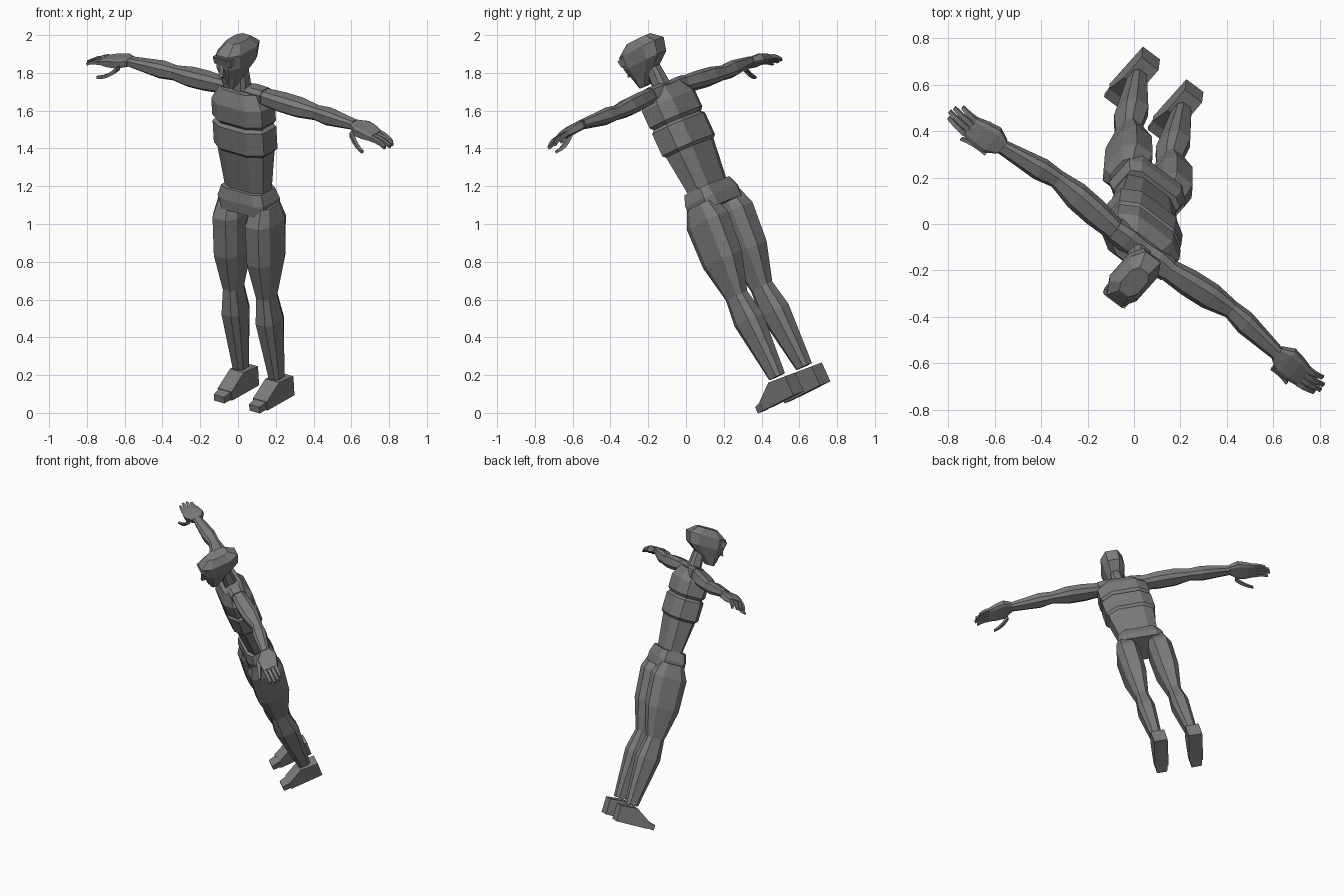
import bpy
import bmesh
from mathutils import Matrix, Vector

default_cube = bpy.data.objects.get("Cube")
if default_cube:
    bpy.data.objects.remove(default_cube, do_unlink=True)

grey = bpy.data.materials.new("mid_grey")
grey.use_nodes = True
colour = (.2, .2, .2, 1)
grey.diffuse_color = colour
grey.node_tree.nodes["Principled BSDF"].inputs["Base Color"].default_value = colour

# Leaning frame of the whole figure: left, back and up axes
up_axis = Vector((-.054, -.413, .909)).normalized()
left_axis = Vector((.78, -.585, -.22))
left_axis = (left_axis - up_axis * left_axis.dot(up_axis)).normalized()
back_axis = up_axis.cross(left_axis)
rotation = Matrix((left_axis, back_axis, up_axis)).transposed().to_4x4()
figure_frame = Matrix.Translation((.119, .611, .102)) @ rotation


def section_outline(corner):
    """Unit rectangle with chamfered corners; a corner of one keeps it square."""
    outline = []
    for across, along in ((1, 1), (-1, 1), (-1, -1), (1, -1)):
        points = [(across, along * corner), (across * corner, along)]
        if across != along:
            points.reverse()
        outline.extend(points[:1] if corner == 1 else points)
    return outline


def limb(name, start, end, sizes, at=None, corner=.55, bow=0, side=1):
    """Straight or vertically bowed block with half sizes along its main axis."""
    start, end = Vector(start), Vector(end)
    direction = end - start
    axis = max(range(3), key=lambda i: abs(direction[i]))
    first, second = [i for i in range(3) if i != axis]
    fractions = at or [i / (len(sizes) - 1) for i in range(len(sizes))]
    bm = bmesh.new()
    loops = []
    for fraction, size in zip(fractions, sizes):
        centre = start.lerp(end, fraction)
        centre.z += bow * fraction * (1 - fraction)
        loop = []
        for across, along in section_outline(corner):
            point = centre.copy()
            point[first] += across * size[0]
            point[second] += along * size[1]
            point.x *= side
            loop.append(bm.verts.new(point))
        loops.append(loop)
    for low, high in zip(loops, loops[1:]):
        for i in range(len(low)):
            bm.faces.new((low[i - 1], low[i], high[i], high[i - 1]))
    bm.faces.new(loops[0])
    bm.faces.new(loops[-1])
    bmesh.ops.recalc_face_normals(bm, faces=bm.faces)
    mesh = bpy.data.meshes.new(name)
    bm.to_mesh(mesh)
    bm.free()
    mesh.materials.append(grey)
    part = bpy.data.objects.new(name, mesh)
    bpy.context.collection.objects.link(part)
    part.matrix_world = figure_frame


def spine(height, back=0):
    return Vector((0, back, height))


def taper(thick, thin, count):
    """Square half sizes shrinking evenly."""
    step = (thick - thin) / (count - 1)
    return [(thick - step * i, thick - step * i) for i in range(count)]


# Torso
waist, ribs, breast, collar = spine(1.2), spine(1.43), spine(1.59), spine(1.78)
rib_size, chest_size, top_size = (.155, .09), (.17, .105), (.125, .07)
limb("waist", waist, ribs, [(.13, .065), rib_size])
limb("abdomen", ribs, breast, [rib_size, chest_size, chest_size, rib_size], at=(0, .1, .9, 1))
limb("chest", breast, collar, [rib_size, chest_size, chest_size, top_size], at=(0, .1, .6, 1))
limb("pelvis", spine(1.09), spine(1.21), [(.15, .1), (.155, .1), (.135, .085)], corner=.7)

# Head
chin, skull_base, crown = spine(1.83, -.1), spine(1.95, -.03), spine(2.07, -.01)
skull_size = (.073, .125)
limb("neck", collar, spine(1.9), taper(.045, .035, 3))
limb("face", chin, skull_base, [(.03, .03), (.05, .075), skull_size])
limb("skull", skull_base, crown, [skull_size, (.075, .135), (.045, .07)], at=(0, .6, 1))
limb("brow", spine(1.97, -.13), spine(2.01, -.13), [(.058, .025), (.06, .033)], corner=.8)
limb("nose", spine(1.91, -.14), spine(1.98, -.13), [(.014, .035), (.01, .02)], corner=1)
limb("mouth", spine(1.86, -.12), spine(1.89, -.12), taper(.022, .025, 2))

# Joints of the left limbs, mirrored for the right
hip, knee, ankle = (.11, 0, 1.13), (.113, -.035, .61), (.122, -.005, .13)
heel, instep, ball, toe_tip = (.12, .08, .055), (.12, -.04, .06), (.12, -.15, .025), (.12, -.2, .018)
shoulder, elbow, wrist = (.15, .01, 1.76), (.48, .03, 1.74), (.76, 0, 1.75)
knuckles = Vector((.92, -.02, 1.73))
knee_size, elbow_size = (.044, .06), (.036, .036)
heel_size, instep_size, ball_size = (.047, .055), (.047, .06), (.047, .025)

for label, side in (("left", 1), ("right", -1)):

    def paired(part, start, end, sizes, **options):
        limb(f"{label}_{part}", start, end, sizes, side=side, **options)

    # Legs and feet
    paired("thigh", hip, knee, [(.06, .08), (.08, .118), (.076, .112), knee_size], at=(0, .18, .6, 1))
    paired("shin", knee, ankle, [knee_size, (.058, .08), (.037, .042)], at=(0, .3, 1))
    paired("heel", heel, instep, [heel_size, instep_size], corner=1)
    paired("instep", instep, ball, [instep_size, ball_size], corner=1)
    paired("toes", ball, toe_tip, [(.04, .022), (.035, .018)], corner=1)

    # Shoulders and arms
    paired("collar", spine(1.77, .015), shoulder, [(.045, .025), (.055, .04), (.05, .045)])
    paired("upper_arm", shoulder, elbow, [(.045, .04), (.055, .046), (.055, .046), elbow_size])
    paired("forearm", elbow, wrist, [elbow_size, (.046, .042), (.03, .024)], at=(0, .3, 1))

    # Hands with four fingers and a hanging curved thumb
    paired("palm", wrist, knuckles, [(.035, .02), (.065, .026), (.06, .024), (.05, .015)], corner=.7)
    for finger, length in zip(("index", "middle", "ring", "little"), (.09, .105, .1, .075)):
        spread = ("index", "middle", "ring", "little").index(finger) * .026 - .04
        root = knuckles + Vector((0, spread, 0))
        paired(finger + "_finger", root, root + Vector((length, 0, -.03)),
               taper(.012, .008, 4), corner=1, bow=.03)
    paired("thumb", (.79, -.07, 1.73), (.9, -.115, 1.67), taper(.014, .007, 5), corner=1, bow=-.06)
